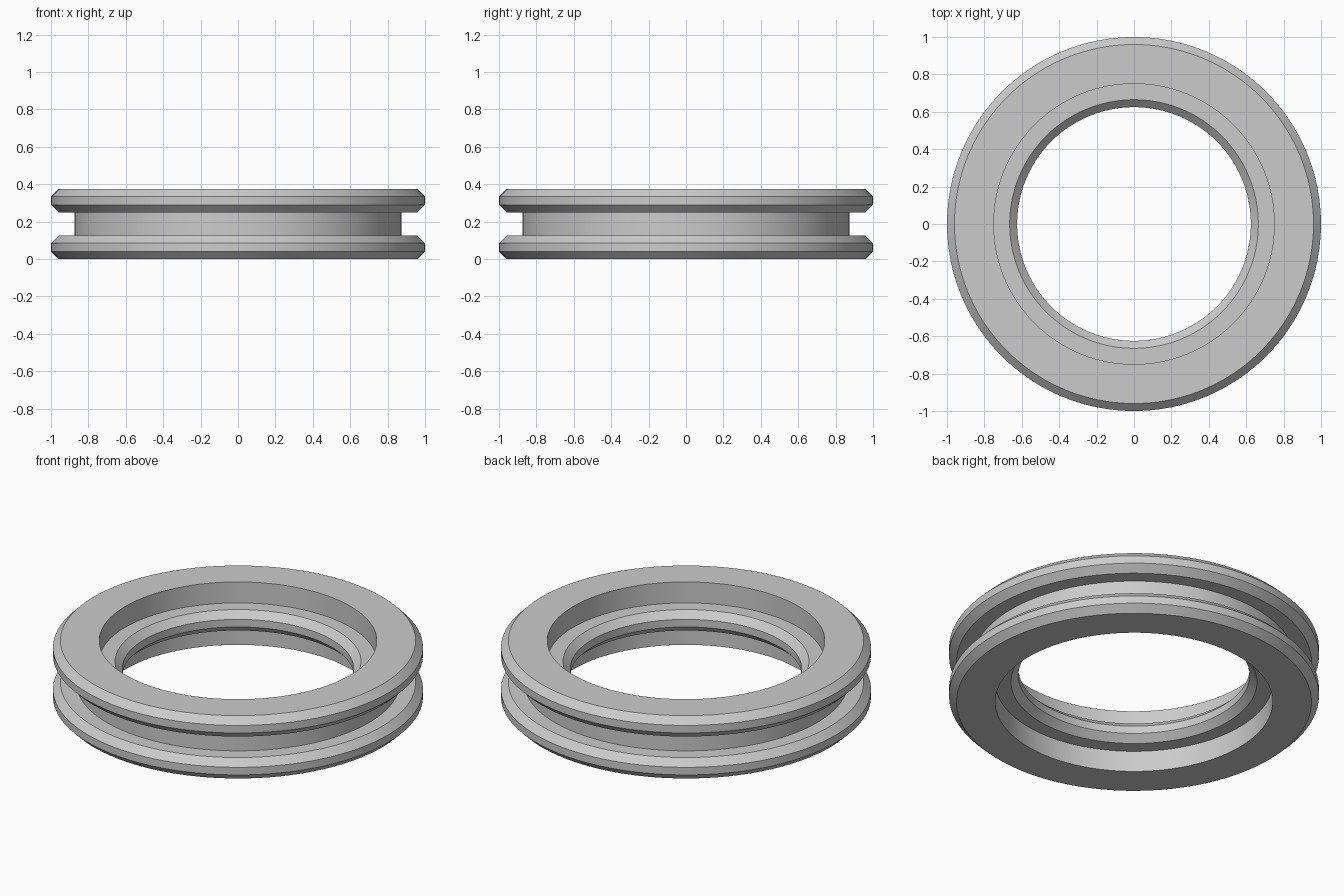
import bpy
import bmesh
import math
from mathutils import Matrix, Vector

old = bpy.data.objects.get("Cube")
if old:
    bpy.data.objects.remove(old, do_unlink=True)

SEGMENTS = 96
HEIGHT = 0.375
FLANGE = 0.125      # flange thickness, also the depth of the inner recess
CHAMFER = 0.04
OUTER, GROOVE, RECESS, BORE = 1.0, 0.875, 0.75, 0.625

# Plain grey material
grey = bpy.data.materials.new("light_grey")
grey.use_nodes = True
colour = (0.6, 0.6, 0.6, 1.0)
grey.diffuse_color = colour
grey.node_tree.nodes["Principled BSDF"].inputs["Base Color"].default_value = colour

# Lower half of the cross-section (radius, z), from the bore lip to the groove
lower = [
    (BORE, FLANGE + CHAMFER),
    (BORE + CHAMFER, FLANGE),
    (RECESS, FLANGE),
    (RECESS, 0),
    (OUTER - CHAMFER, 0),
    (OUTER, CHAMFER),
    (OUTER, FLANGE - CHAMFER),
    (OUTER - CHAMFER, FLANGE),
    (GROOVE, FLANGE),
]
upper = [(r, HEIGHT - z) for r, z in reversed(lower)]
profile = lower + upper


def lathe(name, points, material):
    """Revolve a closed cross-section around the z axis."""
    bm = bmesh.new()
    rings = []
    for i in range(SEGMENTS):
        turn = Matrix.Rotation(math.tau * i / SEGMENTS, 3, "Z")
        rings.append([bm.verts.new(turn @ Vector((r, 0, z))) for r, z in points])
    n = len(points)
    for i, ring in enumerate(rings):
        after = rings[(i + 1) % SEGMENTS]
        for j in range(n):
            k = (j + 1) % n
            bm.faces.new((ring[j], after[j], after[k], ring[k]))
    bmesh.ops.recalc_face_normals(bm, faces=bm.faces[:])
    mesh = bpy.data.meshes.new(name)
    bm.to_mesh(mesh)
    bm.free()
    mesh.materials.append(material)
    obj = bpy.data.objects.new(name, mesh)
    bpy.context.collection.objects.link(obj)
    return obj


# Ring with two outer flanges, a groove between them and a chamfered bore lip
ring = lathe("grooved_ring", profile, grey)
bpy.ops.object.select_all(action="DESELECT")
ring.select_set(True)
bpy.context.view_layer.objects.active = ring
bpy.ops.object.shade_smooth_by_angle(angle=math.radians(30))
